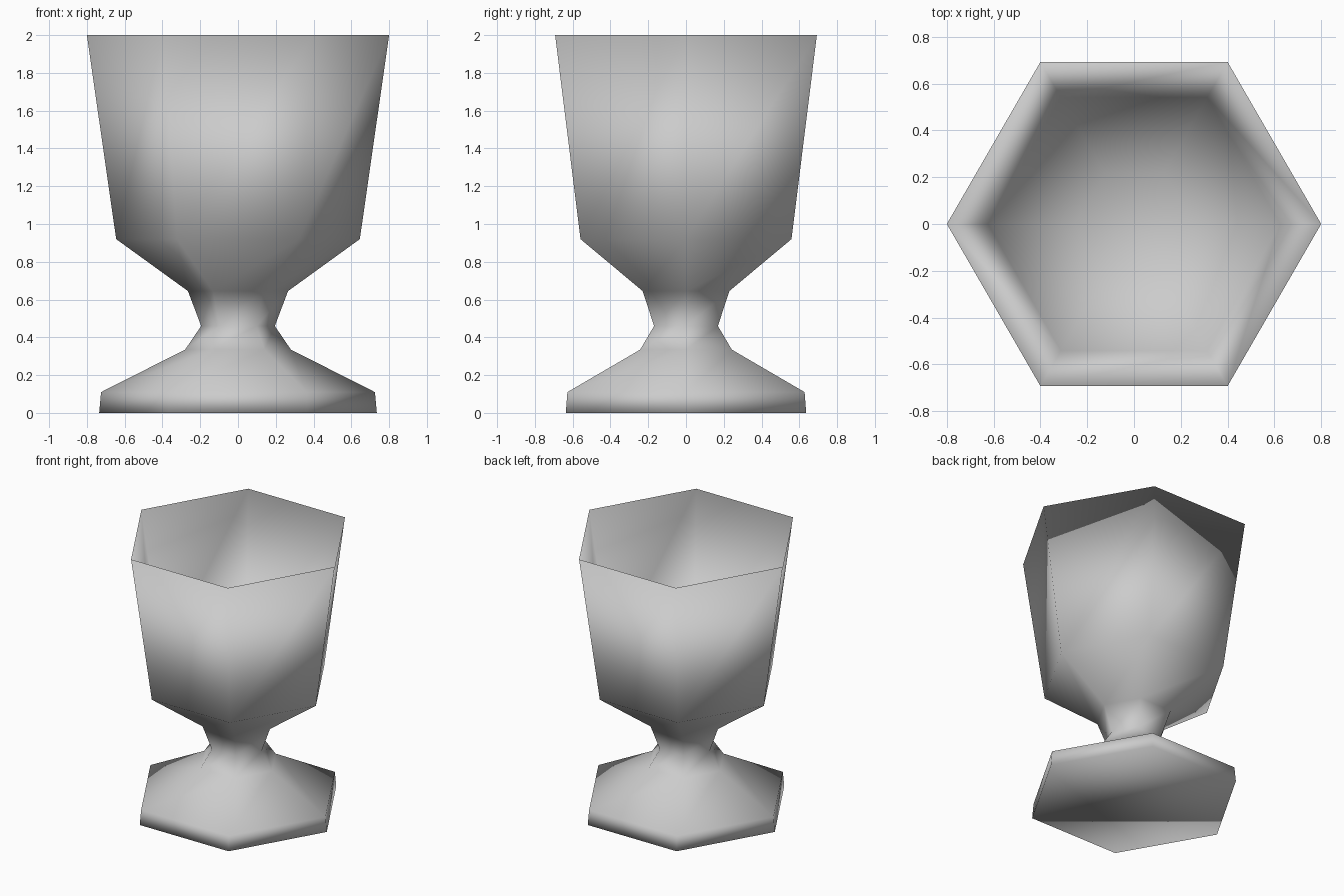
import bpy, bmesh, math

if "Cube" in bpy.data.objects:
    bpy.data.objects.remove(bpy.data.objects["Cube"])

SIDES = 6

# Silhouette from the foot up to the rim, then down the inside of the bowl (radius, height)
PROFILE = [
    (0.735, 0.0),    # foot underside
    (0.725, 0.11),   # foot edge
    (0.28, 0.335),   # foot slope
    (0.195, 0.46),   # stem waist
    (0.265, 0.645),  # stem top
    (0.645, 0.92),   # bowl shoulder
    (0.80, 2.0),     # rim, shared by outer and inner wall
    (0.625, 0.93),   # inner wall bottom
    (0.25, 0.71),    # inner bowl floor
]


def ring(bm, radius, z):
    return [bm.verts.new((radius * math.cos(math.tau * i / SIDES),
                          radius * math.sin(math.tau * i / SIDES), z))
            for i in range(SIDES)]


bm = bmesh.new()
rings = [ring(bm, r, z) for r, z in PROFILE]

# Side faces between neighbouring rings
for low, high in zip(rings, rings[1:]):
    for i in range(SIDES):
        j = (i + 1) % SIDES
        bm.faces.new((low[i], low[j], high[j], high[i]))

# Closed underside and bowl floor
bm.faces.new(rings[0][::-1])
bm.faces.new(rings[-1])

for face in bm.faces:
    face.smooth = True

mesh = bpy.data.meshes.new("goblet")
bm.to_mesh(mesh)
bm.free()

# Plain grey over the whole cup
grey = bpy.data.materials.new("light_grey")
grey.diffuse_color = (0.6, 0.6, 0.6, 1.0)
grey.use_nodes = True
grey.node_tree.nodes["Principled BSDF"].inputs["Base Color"].default_value = grey.diffuse_color
mesh.materials.append(grey)

goblet = bpy.data.objects.new("goblet", mesh)
bpy.context.collection.objects.link(goblet)
